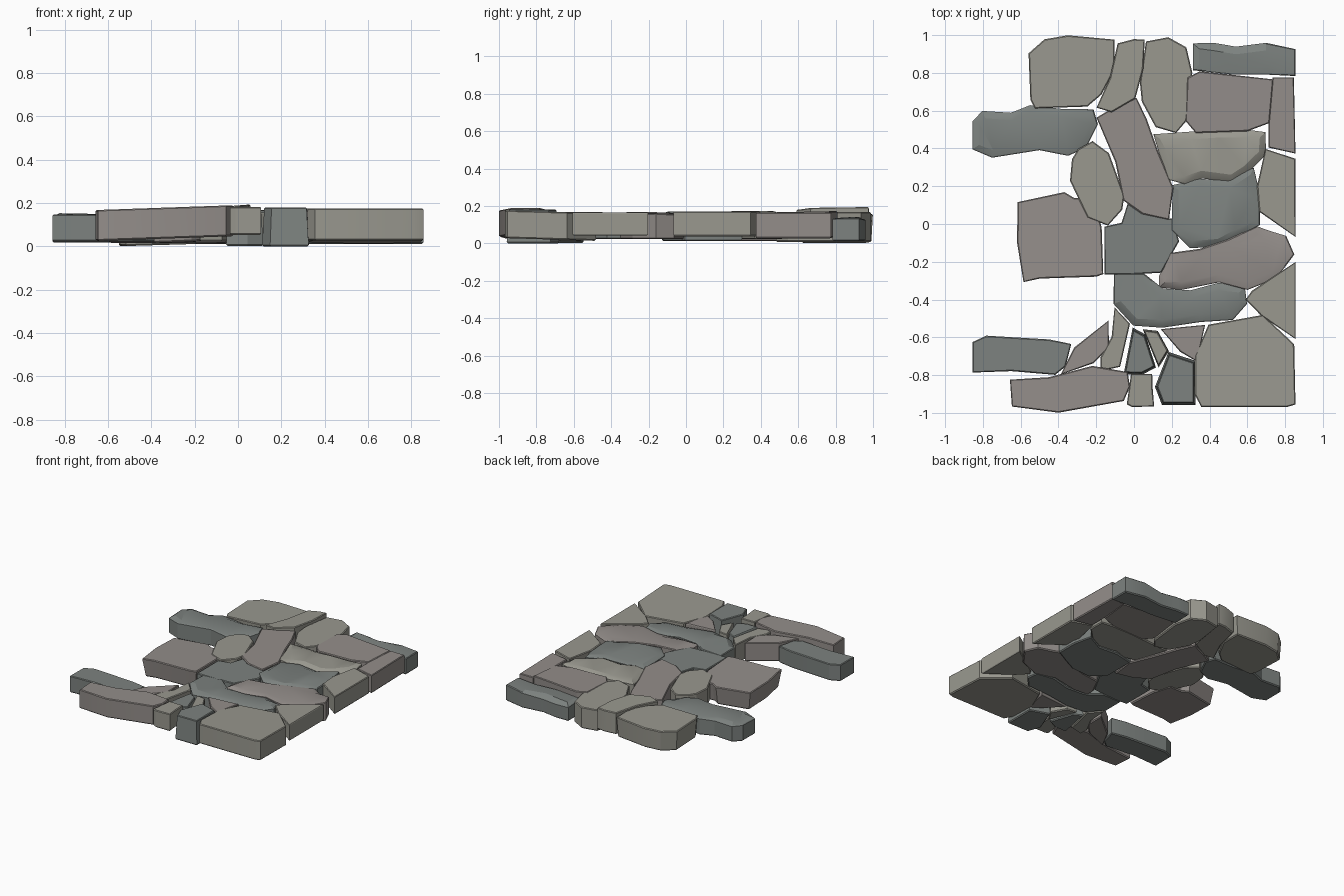
import bpy, bmesh, math, random
from mathutils import Vector

if "Cube" in bpy.data.objects:
    bpy.data.objects.remove(bpy.data.objects["Cube"])

random.seed(4)
COL = {"olive": (0.32, 0.315, 0.275), "rose": (0.295, 0.27, 0.255), "slate": (0.205, 0.225, 0.215)}
MATS = {}
for key, c in COL.items():
    MATS[key] = bpy.data.materials.new(key + "_stone")
    MATS[key].diffuse_color = (*c, 1)
stones = []
GROW = 0.009


def grown(p):
    """Push a counter-clockwise outline outwards so neighbouring stones almost touch."""
    out = []
    for a, b, c in zip(p[-1:] + p[:-1], p, p[1:] + p[:1]):
        d1, d2 = (b - a).normalized(), (c - b).normalized()
        nrm = Vector((d1.y + d2.y, -d1.x - d2.x, 0)).normalized()
        v = b + nrm * GROW
        out.append(Vector((max(-.855, min(.855, v.x)), max(-1, min(1, v.y)), v.z)))
    return out


def stone(name, col, z0, z1, pts, layered=False, flare=1.0, tilt=(0, 0)):
    """One paving stone: outline in hundredths, extruded, rim chamfered, top optionally layered."""
    p = [Vector((x / 100, y / 100, z0 + 0.007)) for x, y in pts]
    c = sum(p, Vector()) / len(p)
    if sum(a.x * b.y - b.x * a.y for a, b in zip(p, p[1:] + p[:1])) < 0:
        p.reverse()
    p = grown(p)
    bm = bmesh.new()
    low = [bm.verts.new(c + (v - c) * flare) for v in p]
    high = [bm.verts.new((v.x, v.y, z1 - 0.005 - (random.uniform(0, 0.022) if layered else 0))) for v in p]
    n = len(p)
    for i in range(n):
        j = (i + 1) % n
        bm.faces.new((low[i], low[j], high[j], high[i]))
    top = bm.faces.new(high)
    bottom = bm.faces.new(low[::-1])
    bm.normal_update()
    # chamfered rims, then a raised worn layer on the slabby stones
    bmesh.ops.inset_region(bm, faces=[top], thickness=0.006, depth=0.005)
    bmesh.ops.inset_region(bm, faces=[bottom], thickness=0.008, depth=0.007)
    if layered:
        bmesh.ops.inset_region(bm, faces=[top], thickness=0.035, depth=0.006)
        for v in top.verts:
            v.co.z = z1 + random.uniform(-0.005, 0.005)
    for v in bm.verts:
        v.co.z += tilt[0] * (v.co.x - c.x) + tilt[1] * (v.co.y - c.y)
    bmesh.ops.triangulate(bm, faces=[f for f in bm.faces if len(f.verts) > 4])
    me = bpy.data.meshes.new(name)
    bm.to_mesh(me)
    bm.free()
    me.materials.append(MATS[col])
    ob = bpy.data.objects.new(name, me)
    bpy.context.collection.objects.link(ob)
    stones.append(ob)


# back rows
stone("back_left_slab", "olive", .015, .165, [(-55, 90), (-47, 97), (-35, 99), (-11, 97), (-11, 82), (-18, 69),
      (-25, 63), (-52, 62), (-54, 66)], flare=.96, tilt=(.03, 0))
stone("back_wedge", "olive", .03, .193, [(-8, 95), (0, 97), (5, 97), (4, 82), (0, 67), (-12, 60), (-19, 62), (-12, 77)],
      tilt=(.08, 0))
stone("back_oval", "olive", .015, .175, [(7, 96), (18, 98), (27, 93), (30, 80), (27, 55), (22, 49), (12, 52), (5, 65), (4, 75)])
stone("back_right_bar", "slate", .02, .145, [(32, 95), (42, 95), (54, 93), (70, 95), (85, 92), (85, 79), (70, 80),
      (52, 80), (32, 82)], True)
stone("back_right_block", "rose", .035, .177, [(29, 77), (35, 80), (73, 76), (71, 54), (60, 50), (33, 49), (28, 55)], tilt=(0, .02))
stone("right_edge_upper", "rose", .035, .172, [(74, 77), (84, 77), (85, 38), (72, 41), (72, 53)])
stone("olive_slab", "olive", .03, .178, [(11, 47), (30, 48), (45, 49), (60, 49), (69, 48), (69, 37), (60, 28), (52, 23),
      (36, 25), (27, 22), (19, 24), (14, 38)], True)
stone("left_bar_upper", "slate", .025, .157, [(-85, 54), (-80, 59), (-65, 58), (-55, 62), (-38, 60), (-22, 60), (-20, 53),
      (-26, 41), (-35, 37), (-50, 40), (-75, 36), (-85, 40)], True)

# middle rows
stone("left_oval", "olive", .03, .168, [(-29, 39), (-22, 43), (-14, 37), (-6, 15), (-7, 8), (-14, 0), (-24, 4),
      (-33, 23), (-32, 34)])
stone("tall_slab", "rose", .02, .17, [(-19, 56), (-12, 60), (1, 66), (6, 55), (12, 38), (20, 19), (18, 3), (5, 6),
      (-5, 13), (-9, 33)])
stone("left_block", "rose", .03, .168, [(-61, 11), (-37, 16), (-32, 13), (-22, 13), (-18, -2), (-17, -26), (-20, -27),
      (-50, -28), (-58, -30), (-61, -10)], flare=.92, tilt=(0, -.03))
stone("centre_block", "slate", .03, .163, [(-3, 10), (4, 5), (20, 2), (23, -9), (14, -25), (-4, -26), (-15, -26),
      (-15, -2), (-6, 0)])
stone("centre_slab", "slate", .02, .175, [(21, 20), (35, 23), (50, 22), (63, 29), (66, 15), (66, 0), (55, -6), (45, -11),
      (30, -12), (21, -3)], True)
stone("right_edge_middle", "olive", .045, .178, [(70, 39), (85, 34), (85, -6), (67, 7), (66, 20)])
stone("rose_slab", "rose", .03, .172, [(14, -28), (20, -16), (35, -14), (50, -9), (65, -2), (70, -4), (80, -7), (84, -16),
      (75, -28), (60, -34), (45, -30), (25, -34), (14, -33)], True)
stone("slate_slab", "slate", .03, .17, [(-10, -27), (5, -27), (15, -35), (30, -36), (45, -32), (58, -34), (59, -42), (52, -50),
      (35, -51), (15, -54), (0, -53), (-10, -42)], True)
stone("right_edge_lower", "olive", .05, .172, [(85, -21), (85, -60), (68, -48), (60, -40), (63, -36)])

# front rows
stone("front_right_slab", "olive", .03, .178, [(40, -54), (68, -49), (84, -64), (85, -95), (81, -96), (36, -96), (33, -90), (33, -70)],
      tilt=(0, -.03))
stone("left_bar_lower", "slate", .03, .155, [(-85, -63), (-78, -60), (-62, -61), (-45, -62), (-34, -64), (-37, -75), (-42, -79),
      (-65, -77), (-85, -78)])
stone("front_left_bar", "rose", .045, .188, [(-65, -83), (-45, -82), (-22, -76), (-4, -79), (-3, -86), (-6, -93),
      (-40, -99), (-64, -96)], tilt=(.035, 0))

# small filler stones
stone("filler_leaf", "rose", .03, .17, [(-14, -52), (-14, -65), (-22, -73), (-38, -79), (-31, -66)], tilt=(.04, 0))
stone("filler_sliver", "olive", .03, .175, [(-10, -45), (-3, -53), (-8, -75), (-17, -77), (-17, -71), (-11, -60)])
stone("filler_slate", "slate", .01, .165, [(0, -57), (5, -60), (10, -75), (4, -78), (-4, -78)], flare=1.1)
stone("filler_chip", "olive", .02, .165, [(6, -57), (12, -58), (17, -67), (13, -74)], flare=1.1)
stone("filler_triangle", "rose", .03, .175, [(15, -56), (37, -54), (33, -72), (25, -67)])
stone("front_wedge", "slate", .008, .188, [(19, -70), (31, -74), (31, -94), (16, -94), (13, -86)], flare=1.1)
stone("front_peg", "olive", .06, .19, [(-1, -80), (9, -80), (9, -87), (10, -96), (-1, -96), (-3, -95)])

# rest the lowest stone on the ground
low = min(v.co.z for o in stones for v in o.data.vertices)
for o in stones:
    for v in o.data.vertices:
        v.co.z -= low
    o.select_set(True)
bpy.context.view_layer.objects.active = stones[0]
bpy.ops.object.shade_smooth_by_angle(angle=math.radians(20))

for m in bpy.data.materials:
    if m.users and not m.is_grease_pencil:
        m.use_nodes = True
        m.node_tree.nodes["Principled BSDF"].inputs["Base Color"].default_value = m.diffuse_color
